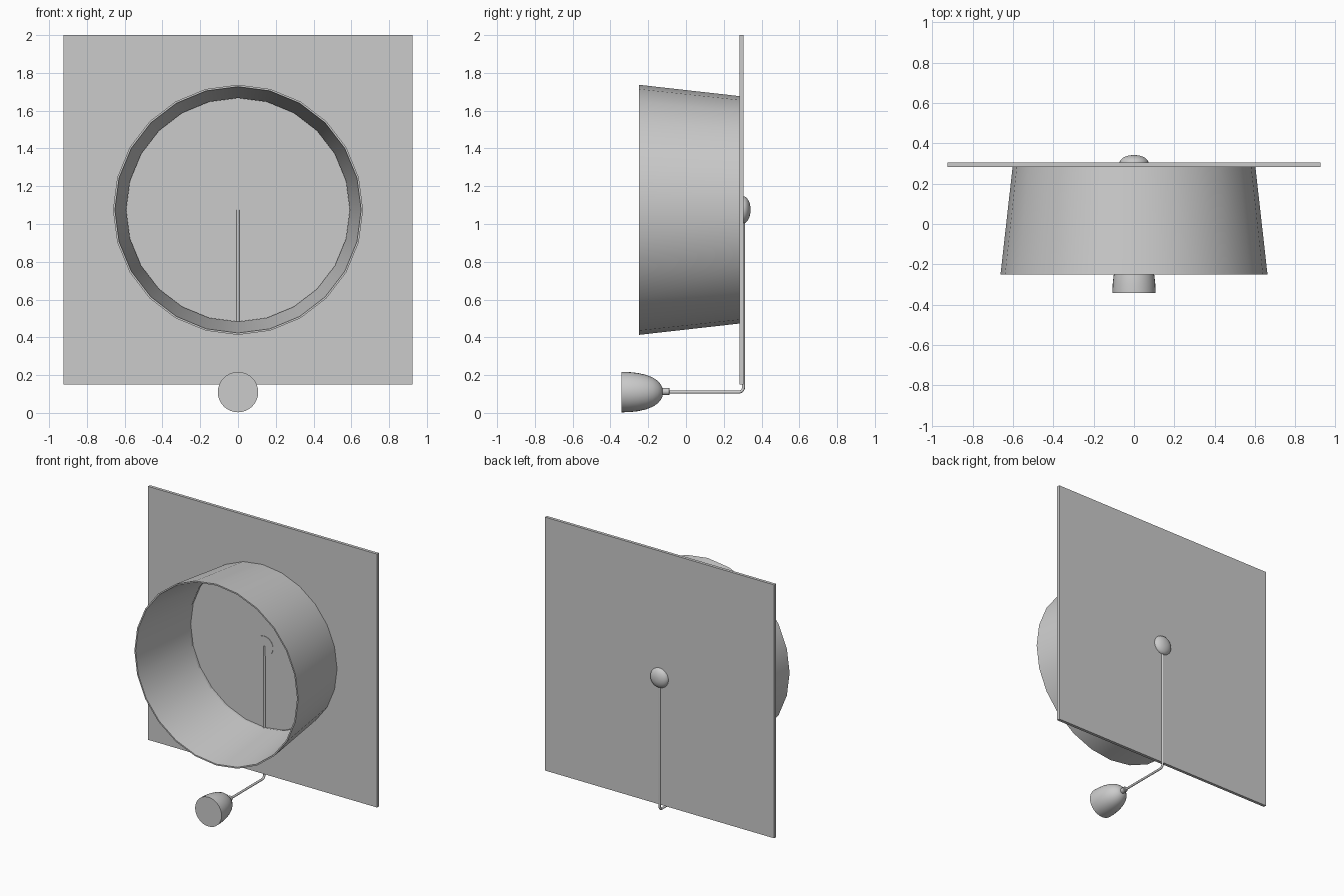
import bpy, bmesh
from math import sin, cos, pi, radians
from mathutils import Vector

cube = bpy.data.objects.get("Cube")
if cube:
    bpy.data.objects.remove(cube, do_unlink=True)

grey = bpy.data.materials.new("light_grey")
grey.use_nodes = True
grey.diffuse_color = (0.6, 0.6, 0.6, 1)
grey.node_tree.nodes["Principled BSDF"].inputs["Base Color"].default_value = (0.6, 0.6, 0.6, 1)

CENTRE_Z = 1.075      # axis of the drum
LAMP_Z = 0.11         # axis of the lamp head
FRONT, BACK = 0.283, 0.305
HALF = 0.925
SIDES = 24


def finish(bm, name, smooth=True):
    bmesh.ops.recalc_face_normals(bm, faces=bm.faces)
    mesh = bpy.data.meshes.new(name)
    bm.to_mesh(mesh)
    bm.free()
    mesh.materials.append(grey)
    obj = bpy.data.objects.new(name, mesh)
    bpy.context.collection.objects.link(obj)
    if smooth:
        bpy.ops.object.select_all(action="DESELECT")
        obj.select_set(True)
        bpy.context.view_layer.objects.active = obj
        bpy.ops.object.shade_smooth_by_angle(angle=radians(35))
    return obj


def ring(bm, r, y, z, n):
    return [bm.verts.new((r * sin(2 * pi * i / n), y, z + r * cos(2 * pi * i / n)))
            for i in range(n)]


def lathe(name, profile, z, n=SIDES, closed=False):
    """Revolve (radius, y) points about a y-directed axis; cap the ends unless closed."""
    bm = bmesh.new()
    rings = [ring(bm, r, y, z, n) for r, y in profile]
    pairs = list(zip(rings, rings[1:]))
    if closed:
        pairs.append((rings[-1], rings[0]))
    for a, b in pairs:
        for i in range(n):
            j = (i + 1) % n
            bm.faces.new((a[i], a[j], b[j], b[i]))
    if not closed:
        bm.faces.new(rings[0])
        bm.faces.new(rings[-1])
    return finish(bm, name)


# Square back panel with a shallow round recess in its front
bm = bmesh.new()
corners = [(-1, -1), (1, -1), (1, 1), (-1, 1)]
front = [bm.verts.new((x * HALF, FRONT, CENTRE_Z + z * HALF)) for x, z in corners]
back = [bm.verts.new((x * HALF, BACK, CENTRE_Z + z * HALF)) for x, z in corners]
hole = ring(bm, 0.595, FRONT, CENTRE_Z, SIDES)
floor = ring(bm, 0.595, BACK - 0.001, CENTRE_Z, SIDES)
bm.faces.new(back)
bm.faces.new(floor)
for loop, other in ((front, back), (hole, floor)):
    for i in range(len(loop)):
        j = (i + 1) % len(loop)
        bm.faces.new((loop[i], loop[j], other[j], other[i]))
rim = [bm.edges.get((l[i], l[(i + 1) % len(l)])) for l in (front, hole) for i in range(len(l))]
bmesh.ops.triangle_fill(bm, edges=rim, use_beauty=True)
finish(bm, "back_panel", smooth=False)

# Flared open drum
lathe("drum_shade", [(0.602, FRONT), (0.662, -0.25), (0.652, -0.25), (0.592, FRONT)],
      CENTRE_Z, closed=True)

# Domed boss behind the panel
dome = [(0.072, 0.3)] + [(0.072 * cos(t * pi / 16), 0.302 + 0.04 * sin(t * pi / 16))
                         for t in range(8)]
lathe("rear_boss", dome, CENTRE_Z, 32)

# Bent rod: down the back of the panel, then forward to the lamp
bend = 0.025
rod_y = 0.304
path = [Vector((0, rod_y, CENTRE_Z))]
path += [Vector((0, rod_y - bend + bend * cos(a * pi / 12), LAMP_Z + bend - bend * sin(a * pi / 12)))
         for a in range(7)]
path.append(Vector((0, -0.11, LAMP_Z)))
bm = bmesh.new()
rings = []
for i, p in enumerate(path):
    along = (path[min(i + 1, len(path) - 1)] - path[max(i - 1, 0)]).normalized()
    side = Vector((1, 0, 0))
    up = along.cross(side)
    rings.append([bm.verts.new(p + 0.008 * (side * cos(k * pi / 6) + up * sin(k * pi / 6)))
                  for k in range(12)])
for a, b in zip(rings, rings[1:]):
    for i in range(12):
        j = (i + 1) % 12
        bm.faces.new((a[i], a[j], b[j], b[i]))
bm.faces.new(rings[0])
bm.faces.new(rings[-1])
finish(bm, "support_rod")

# Lamp head and its collar
lathe("lamp_head", [(0.107, -0.342), (0.106, -0.3), (0.101, -0.255), (0.091, -0.21),
                    (0.077, -0.175), (0.06, -0.15), (0.04, -0.133), (0.022, -0.124)],
      LAMP_Z, 32)
lathe("lamp_collar", [(0.019, -0.135), (0.019, -0.09), (0.016, -0.087)], LAMP_Z + 0.003, 16)
